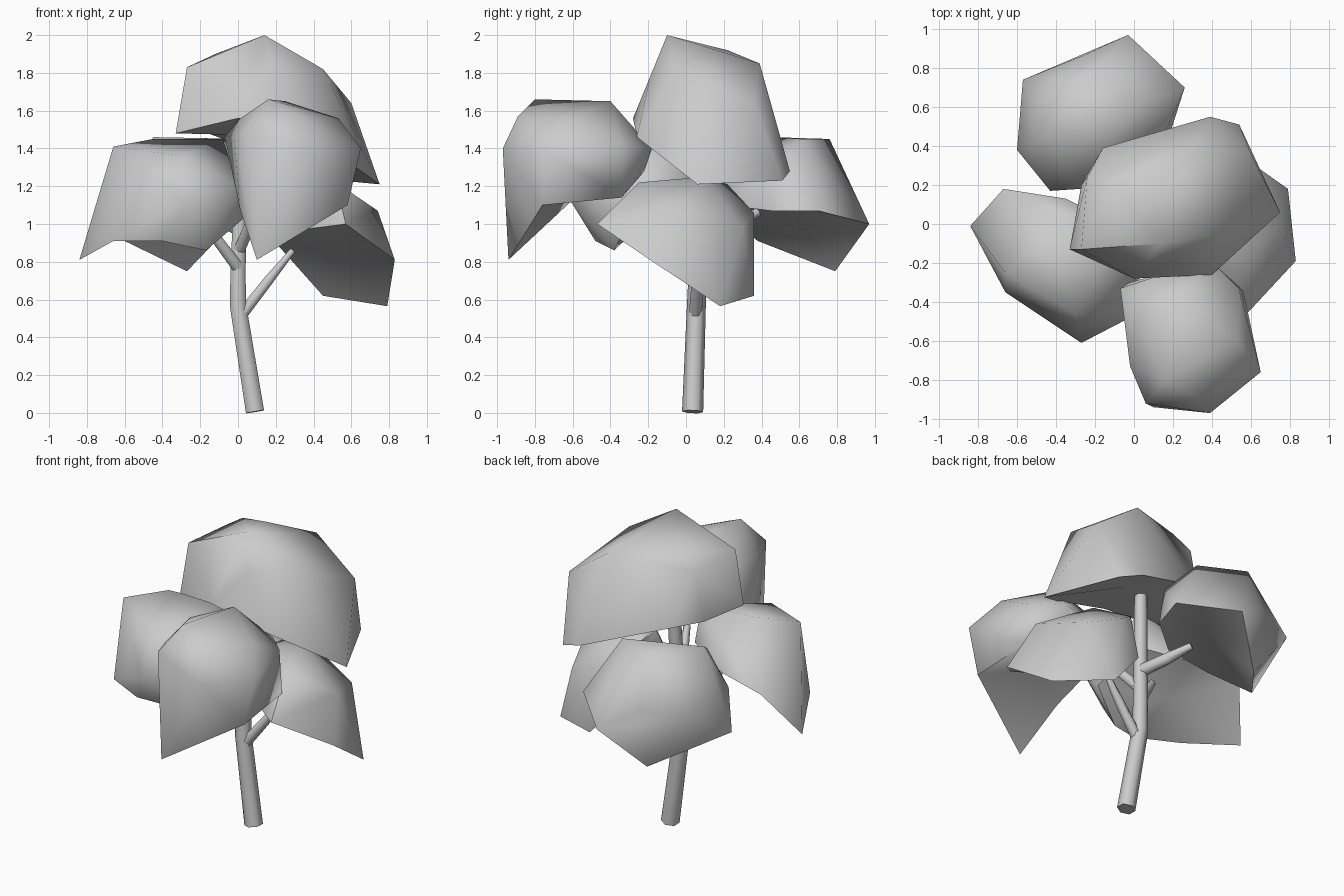
import bpy, bmesh, math
from mathutils import Vector


def finish(name, bm, angle):
    """Turn a bmesh into a named object, smooth except at sharp edges."""
    bmesh.ops.recalc_face_normals(bm, faces=bm.faces[:])
    mesh = bpy.data.meshes.new(name)
    bm.to_mesh(mesh)
    bm.free()
    obj = bpy.data.objects.new(name, mesh)
    bpy.context.collection.objects.link(obj)
    bpy.ops.object.select_all(action='DESELECT')
    obj.select_set(True)
    bpy.context.view_layer.objects.active = obj
    bpy.ops.object.shade_smooth_by_angle(angle=math.radians(angle))


def clump(name, rim, crown, lift=0.07):
    """Faceted leaf canopy: hull over rim and crown, with a hollowed underside."""
    bm = bmesh.new()
    rim_verts = {bm.verts.new(p) for p in rim}
    for p in crown:
        bm.verts.new(p)
    bmesh.ops.convex_hull(bm, input=bm.verts[:])
    bm.normal_update()
    under = [f for f in bm.faces
             if f.normal.z < 0 and all(v in rim_verts for v in f.verts)]
    bmesh.ops.delete(bm, geom=under, context='FACES')
    centre = sum((Vector(p) for p in rim), Vector()) / len(rim)
    hub = bm.verts.new(centre + Vector((0, 0, lift)))
    for e in [e for e in bm.edges if len(e.link_faces) == 1]:
        bm.faces.new((e.verts[0], e.verts[1], hub))
    bmesh.ops.delete(bm, geom=[v for v in bm.verts if not v.link_faces], context='VERTS')
    finish(name, bm, 62)


def limb(name, path):
    """Tapered six-sided tube; path holds (x, y, z, radius)."""
    bm = bmesh.new()
    pts = [Vector(p[:3]) for p in path]
    angles = [(k + 0.5) * math.pi / 3 for k in range(6)]
    rings = []
    for i, p in enumerate(path):
        d = pts[min(i + 1, len(pts) - 1)] - pts[max(i - 1, 0)]
        side = d.cross(Vector((0, 1, 0))).normalized()
        other = d.cross(side).normalized()
        rings.append([bm.verts.new(pts[i] + p[3] * (math.cos(a) * side + math.sin(a) * other))
                      for a in angles])
    for a, b in zip(rings, rings[1:]):
        for k in range(6):
            bm.faces.new((a[k], a[(k + 1) % 6], b[(k + 1) % 6], b[k]))
    bm.faces.new(rings[0])
    bm.faces.new(rings[-1])
    finish(name, bm, 65)


# trunk and branches
limb("trunk", [(0.09, 0.035, 0.006, 0.056), (0, 0.055, 0.57, 0.05),
               (0.0, 0.06, 0.75, 0.046), (0.03, 0.1, 1.6, 0.038)])
limb("right_branch", [(0.02, 0.05, 0.52, 0.035), (0.16, 0.06, 0.7, 0.03), (0.29, 0.08, 0.86, 0.018)])
limb("left_branch", [(0, 0.05, 0.77, 0.036), (-0.12, -0.03, 0.93, 0.032), (-0.2, -0.07, 1.03, 0.022)])
limb("front_branch", [(0.01, 0.05, 0.87, 0.035), (0.1, -0.12, 1.08, 0.03), (0.16, -0.24, 1.17, 0.022)])
limb("back_branch", [(0.01, 0.06, 0.97, 0.042), (-0.05, 0.25, 1.0, 0.038), (-0.13, 0.38, 1.06, 0.024)])

# top canopy
clump("top_foliage",
      [(-0.33, -0.13, 1.48), (0, -0.28, 1.56), (0.4, -0.26, 1.46), (0.75, 0.06, 1.21),
       (0.54, 0.51, 1.23), (0.39, 0.55, 1.28), (-0.16, 0.39, 1.48), (-0.27, 0.2, 1.48)],
      [(0.14, -0.1, 2.0), (-0.27, -0.13, 1.83), (-0.12, 0.22, 1.9), (0.3, 0.39, 1.85),
       (-0.24, 0.24, 1.82), (0.05, 0.22, 1.92), (0.2, -0.19, 1.78), (0.45, -0.05, 1.82),
       (0.6, 0.36, 1.64)])

# front canopy
clump("front_foliage",
      [(0.1, -0.94, 0.81), (0.58, -0.76, 1.1), (0.56, -0.34, 1.14), (0.3, -0.22, 1.28),
       (-0.02, -0.3, 1.25), (0.01, -0.7, 1.08)],
      [(0.65, -0.76, 1.4), (0.39, -0.97, 1.4), (0.06, -0.92, 1.5), (-0.07, -0.33, 1.46),
       (-0.02, -0.73, 1.47), (0.16, -0.8, 1.66), (0.25, -0.4, 1.65), (0.53, -0.6, 1.56),
       (0.54, -0.34, 1.42), (0.38, -0.18, 1.4), (0.0, -0.5, 1.55), (0.32, -0.89, 1.57)])

# left canopy
clump("left_foliage",
      [(-0.84, -0.01, 0.81), (-0.66, -0.35, 0.91), (-0.55, -0.38, 0.88), (-0.4, -0.48, 0.91),
       (-0.17, -0.38, 0.86), (0.03, -0.3, 1.03), (-0.05, -0.02, 1.2), (-0.35, 0.13, 1.14),
       (-0.67, 0.18, 1.1)],
      [(-0.66, -0.25, 1.41), (-0.3, -0.46, 1.36), (-0.27, -0.61, 1.12), (-0.45, -0.08, 1.45),
       (-0.08, -0.05, 1.45), (0.0, -0.47, 1.2)])

# right canopy
clump("right_foliage",
      [(0.57, -0.47, 1.0), (0.83, -0.19, 0.81), (0.79, 0.18, 0.565), (0.45, 0.36, 0.62),
       (0.2, 0.28, 0.9), (0.26, -0.2, 0.96)],
      [(0.74, -0.03, 1.07), (0.52, -0.25, 1.22), (0.4, 0.1, 1.25), (0.4, 0.36, 1.06),
       (0.62, 0.3, 0.98), (0.22, 0.0, 1.22), (0.21, 0.22, 1.21)])

# back canopy
clump("back_foliage",
      [(-0.27, 0.79, 0.75), (-0.6, 0.38, 0.91), (-0.43, 0.17, 1.08), (-0.1, 0.2, 1.1),
       (0.18, 0.45, 1.07), (0.26, 0.7, 1.07), (-0.03, 0.97, 1.0)],
      [(-0.57, 0.74, 1.12), (-0.45, 0.45, 1.46), (-0.25, 0.76, 1.45), (0.03, 0.62, 1.45),
       (-0.27, 0.86, 1.15), (0.16, 0.47, 1.3), (-0.28, 0.18, 1.3)])
